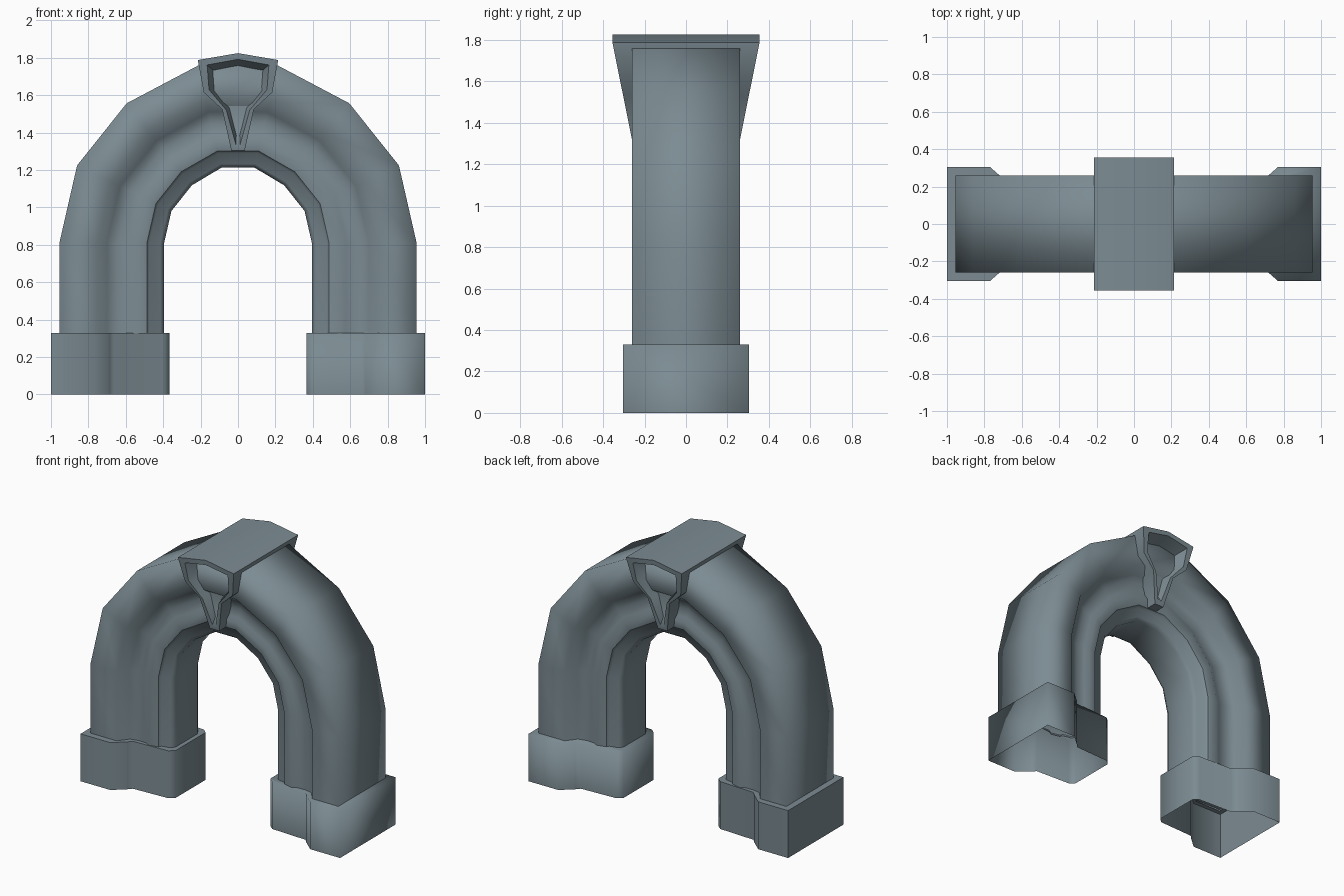
import bpy
import bmesh
from math import pi, cos, sin, radians

cube = bpy.data.objects.get("Cube")
if cube:
    bpy.data.objects.remove(cube, do_unlink=True)

stone = bpy.data.materials.new("blue_grey_stone")
stone.use_nodes = True
COLOUR = (0.20, 0.26, 0.29, 1)
stone.diffuse_color = COLOUR
stone.node_tree.nodes["Principled BSDF"].inputs["Base Color"].default_value = COLOUR

SPRING = 0.81      # height where the legs turn into the arch
BASE_TOP = 0.33


def finish(name, bm, angle):
    bmesh.ops.recalc_face_normals(bm, faces=bm.faces[:])
    mesh = bpy.data.meshes.new(name)
    bm.to_mesh(mesh)
    bm.free()
    mesh.materials.append(stone)
    obj = bpy.data.objects.new(name, mesh)
    bpy.context.collection.objects.link(obj)
    bpy.ops.object.select_all(action='DESELECT')
    obj.select_set(True)
    bpy.context.view_layer.objects.active = obj
    bpy.ops.object.shade_smooth_by_angle(angle=radians(angle), keep_sharp_edges=True)


def bridge(bm, a, b, creases=()):
    """Quads between two closed rings; creases lists the points joined by a sharp edge."""
    n = len(a)
    for i in range(n):
        bm.faces.new((a[i], a[(i + 1) % n], b[(i + 1) % n], b[i]))
    for i in creases:
        bm.edges.get((a[i], b[i])).smooth = False


def both_sides(half):
    """Closed section from a half section of (radius, depth) points."""
    return [(r, -y) for r, y in half] + [(r, y) for r, y in reversed(half)]


# Moulded arch: section swept up one leg, round seven segments and down
STEP = 0.487       # radius of the sharp step in the moulding
section = both_sides([(0.955, 0.26), (0.752, 0.26), (0.70, 0.19), (0.64, 0.176),
                      (0.58, 0.18), (0.55, 0.197), (STEP, 0.182), (0.475, 0.162),
                      (0.415, 0.15), (0.395, 0.12)])
creases = [i for i, (r, y) in enumerate(section) if r == STEP]
bm = bmesh.new()


def leg_ring(side):
    return [bm.verts.new((side * r, y, BASE_TOP - 0.01)) for r, y in section]


rings = [leg_ring(1)]
for k in range(8):
    a = pi * k / 7
    lift = 0.018 if k in (3, 4) else 0
    rings.append([bm.verts.new((r * cos(a), y, SPRING + r * sin(a) + lift))
                  for r, y in section])
rings.append(leg_ring(-1))
for a, b in zip(rings, rings[1:]):
    bridge(bm, a, b, creases)
finish("arch", bm, 100)

# Base blocks: stepped outline, closed on top and open below
NOTCH = 0.69
outline = both_sides([(1.0, 0.305), (0.77, 0.305), (NOTCH, 0.235),
                      (0.665, 0.207), (0.40, 0.195), (0.365, 0.165)])
creases = [i for i, (x, y) in enumerate(outline) if x == NOTCH]
for name, side, angle in (("left_base", 1, 100), ("right_base", -1, 60)):
    bm = bmesh.new()
    low, high = ([bm.verts.new((side * x, y, z)) for x, y in outline]
                 for z in (0, BASE_TOP))
    bridge(bm, low, high, creases)
    bm.faces.new(high)
    finish(name, bm, angle)

# Keystone: tapered wedge leaning outwards, with a sunken panel at each end
half_face = [(0.215, 1.788), (0.183, 1.615), (0.085, 1.525), (0.036, 1.305)]
half_panel = [(0.165, 1.762), (0.155, 1.63), (0.062, 1.52), (0.012, 1.337)]


def full(half, top):
    return [(0, top)] + half + [(-x, z) for x, z in reversed(half)]


def lean(z):
    return 0.258 + 0.097 * min(1, (z - 1.305) / 0.483)


bm = bmesh.new()
ends = []
for s in (-1, 1):
    face = [bm.verts.new((x, s * lean(z), z)) for x, z in full(half_face, 1.825)]
    rim = [bm.verts.new((x, s * lean(z), z)) for x, z in full(half_panel, 1.792)]
    floor = [bm.verts.new((x * 0.75, s * 0.235, 1.58 + (z - 1.58) * 0.8))
             for x, z in full(half_panel, 1.792)]
    bridge(bm, face, rim)
    bridge(bm, rim, floor)
    bm.faces.new(floor)
    ends.append(face)
bridge(bm, *ends)
finish("keystone", bm, 48)
